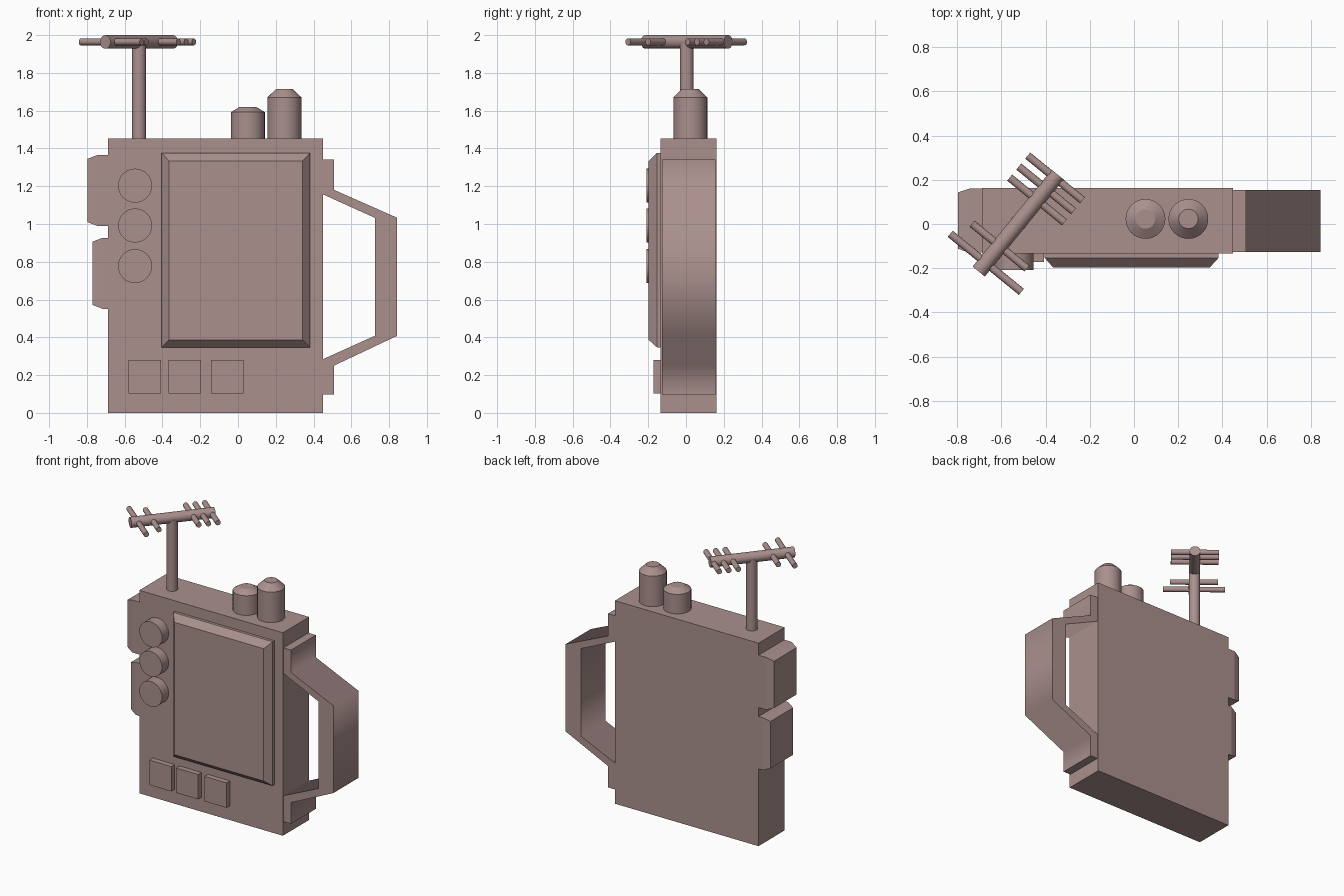
import bpy, bmesh, math
from mathutils import Vector

if "Cube" in bpy.data.objects:
    bpy.data.objects.remove(bpy.data.objects["Cube"])

mat = bpy.data.materials.new("casing_brown")
mat.diffuse_color = (0.40, 0.28, 0.27, 1)
mat.use_nodes = True
mat.node_tree.nodes["Principled BSDF"].inputs["Base Color"].default_value = mat.diffuse_color


def finish(name, bm, smooth=None):
    bmesh.ops.recalc_face_normals(bm, faces=bm.faces)
    me = bpy.data.meshes.new(name)
    bm.to_mesh(me)
    bm.free()
    me.materials.append(mat)
    ob = bpy.data.objects.new(name, me)
    bpy.context.collection.objects.link(ob)
    if smooth:
        bpy.ops.object.select_all(action='DESELECT')
        ob.select_set(True)
        bpy.context.view_layer.objects.active = ob
        bpy.ops.object.shade_smooth_by_angle(angle=math.radians(smooth))
    return ob


def loft(name, rings, smooth=None):
    """Skin a list of closed rings of 3D points and cap both ends."""
    bm = bmesh.new()
    vs = [[bm.verts.new(p) for p in r] for r in rings]
    n = len(vs[0])
    for a, b in zip(vs, vs[1:]):
        for i in range(n):
            j = (i + 1) % n
            bm.faces.new((a[i], a[j], b[j], b[i]))
    bm.faces.new(vs[0])
    bm.faces.new(vs[-1])
    return finish(name, bm, smooth)


def rect_y(x0, x1, z0, z1, y):
    return [(x0, y, z0), (x1, y, z0), (x1, y, z1), (x0, y, z1)]


def rect_x(y0, y1, z0, z1, x):
    return [(x, y0, z0), (x, y1, z0), (x, y1, z1), (x, y0, z1)]


def turned(name, origin, axis, profile, sides=32):
    """Round part: profile is (radius, distance along axis)."""
    o, d = Vector(origin), Vector(axis).normalized()
    u = d.orthogonal().normalized()
    w = d.cross(u)
    ang = [2 * math.pi * i / sides for i in range(sides)]
    rings = [[o + d * t + (u * math.cos(a) + w * math.sin(a)) * r for a in ang]
             for r, t in profile]
    return loft(name, rings, 25)


def rod(name, centre, axis, length, r, sides):
    return turned(name, centre, axis, [(r, -length / 2), (r, length / 2)], sides)


FRONT, BACK = -0.134, 0.162

# Main case
loft("case", [rect_y(-0.687, 0.449, 0, 1.452, y) for y in (FRONT, BACK)])

# Raised screen with sloped rim
loft("screen", [rect_y(-0.404, 0.382, 0.347, 1.377, FRONT + 0.02),
                rect_y(-0.404, 0.382, 0.347, 1.377, -0.154),
                rect_y(-0.365, 0.342, 0.387, 1.334, -0.198)])

# Square buttons
for i, x in enumerate((-0.494, -0.282, -0.057)):
    loft(f"button_{i + 1}", [rect_y(x - 0.087, x + 0.087, 0.103, 0.281, y)
                             for y in (FRONT + 0.02, -0.173)])

# Round dials
for i, z in enumerate((1.203, 0.992, 0.777)):
    turned(f"dial_{i + 1}", (-0.545, FRONT, z), (0, -1, 0), [(0.09, -0.02), (0.09, 0.075)])

# Chamfered side pods
for i, (xo, z0, z1) in enumerate(((-0.797, 0.99, 1.365), (-0.769, 0.551, 0.927))):
    xm, c = xo + 0.052, 0.02
    loft(f"side_pod_{i + 1}", [rect_x(-0.13, 0.16, z0, z1, -0.66),
                               rect_x(-0.13, 0.16, z0, z1, xm),
                               rect_x(-0.112, 0.143, z0 + c, z1 - c, xo)])

# Carrying handle
outline = [(0.449, 1.341), (0.508, 1.341), (0.508, 1.181), (0.843, 1.033),
           (0.843, 0.408), (0.508, 0.25), (0.508, 0.098), (0.449, 0.098),
           (0.449, 0.284), (0.724, 0.408), (0.724, 1.033), (0.449, 1.157)]
loft("handle", [[(x, y, z) for x, z in outline] for y in (-0.127, 0.155)], 70)

# Stub knobs on top
for i, (x, zs, zt) in enumerate(((0.052, 1.592, 1.62), (0.246, 1.67, 1.715))):
    turned(f"top_knob_{i + 1}", (x, 0.023, 0), (0, 0, 1),
           [(0.09, 1.44), (0.09, zs), (0.044, zt)])

# Antenna mast, boom and cross rods
centre = Vector((-0.524, 0.004, 1.964))
along = Vector((0.632, 0.775, 0))
across = Vector((0.775, -0.632, 0))
turned("antenna_mast", (centre.x, centre.y, 0), (0, 0, 1), [(0.037, 1.44), (0.037, 1.96)], 24)
rod("antenna_boom", centre, along, 0.566, 0.036, 24)
for i, (t, length) in enumerate(((-0.232, 0.416), (-0.134, 0.32), (0.135, 0.32),
                                 (0.2, 0.32), (0.264, 0.32))):
    rod(f"antenna_rod_{i + 1}", centre + along * t, across, length, 0.018, 16)
